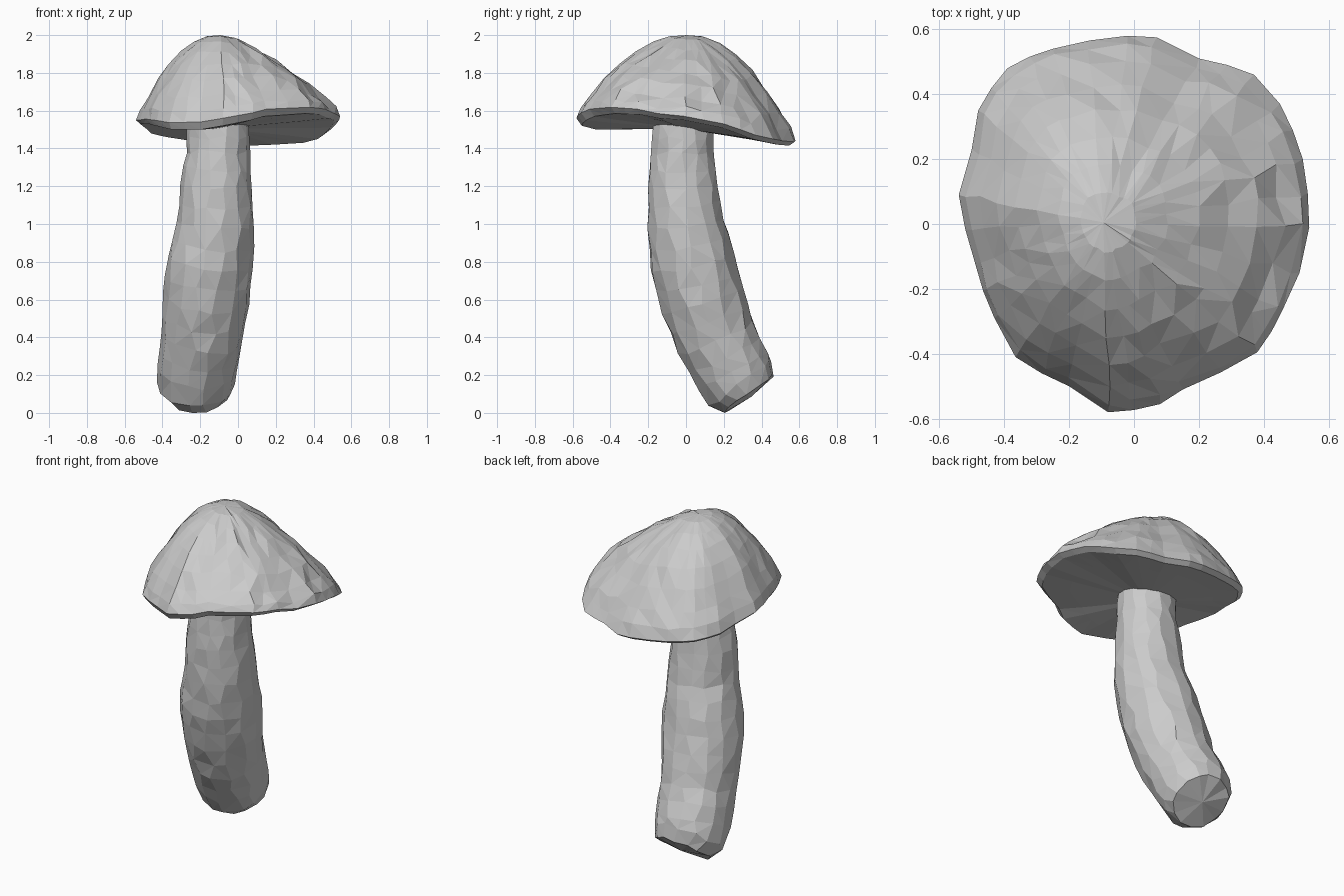
import bpy, bmesh, random
from mathutils import Vector
from math import sin, cos, pi

if "Cube" in bpy.data.objects:
    bpy.data.objects.remove(bpy.data.objects["Cube"])

random.seed(4)


def skin(name, rings, start=None, end=None):
    """Loft closed rings into a faceted mesh, with optional pole points."""
    bm = bmesh.new()
    loops = [[bm.verts.new(p) for p in ring] for ring in rings]
    n = len(loops[0])
    for a, b in zip(loops, loops[1:]):
        for i in range(n):
            j = (i + 1) % n
            bm.faces.new((a[i], a[j], b[j], b[i]))
    for pole, loop in ((start, loops[0]), (end, loops[-1])):
        if pole is None:
            bm.faces.new(loop)
        else:
            v = bm.verts.new(pole)
            for i in range(n):
                bm.faces.new((v, loop[i], loop[(i + 1) % n]))
    # irregular triangles give the rough, scanned look
    bmesh.ops.triangulate(bm, faces=bm.faces[:], quad_method='SHORT_EDGE')
    bmesh.ops.recalc_face_normals(bm, faces=bm.faces[:])
    mesh = bpy.data.meshes.new(name)
    bm.to_mesh(mesh)
    bm.free()
    obj = bpy.data.objects.new(name, mesh)
    bpy.context.collection.objects.link(obj)
    return obj


def noise(a):
    return random.uniform(-a, a)


# Stem: ring centre and radius from the top down to the slanted foot
path = [(-.105, -.015, 1.53, .164), (-.105, -.018, 1.38, .168),
        (-.115, -.015, 1.2, .188), (-.12, 0, 1.0, .204),
        (-.145, .037, .8, .228), (-.17, .087, .6, .228),
        (-.193, .156, .4, .216), (-.218, .243, .23, .211),
        (-.222, .287, .155, .204), (-.21, .332, .10, .165)]
dense = []
for a, b in zip(path, path[1:]):
    a, b = Vector(a), Vector(b)
    dense.append(a)
    if a.z - b.z > .12:
        dense.append(a.lerp(b, .5))
dense.append(Vector(path[-1]))

SIDES = 14
rings = []
for k, c in enumerate(dense):
    lo, hi = dense[max(k - 1, 0)], dense[min(k + 1, len(dense) - 1)]
    tangent = (lo.xyz - hi.xyz).normalized()
    if k >= len(dense) - 2:
        tangent = Vector((0, -.6, .8))
    side = (Vector((1, 0, 0)) - tangent * tangent.x).normalized()
    depth = tangent.cross(side)
    ring = []
    for i in range(SIDES):
        t = 2 * pi * (i + noise(.2)) / SIDES
        r = c.w * (1 + noise(.02))
        ring.append(c.xyz + side * r * cos(t) + depth * r * sin(t)
                    + tangent * noise(.012))
    rings.append(ring)
foot_low = min(p.z for p in rings[-1])
for p in rings[-1]:
    p.z -= foot_low * (1 - min(1, p.z / .1))     # lowest edge touches z = 0
skin("stem", rings, end=Vector((-.21, .345, .085)))

# Cap: wavy rim outline (x, y, lower edge height), counter-clockwise
rim = [(.54, -.01, 1.55), (.52, .2, 1.51), (.45, .37, 1.45), (.37, .46, 1.43),
       (.2, .51, 1.42), (.07, .575, 1.415), (-.02, .58, 1.42),
       (-.25, .54, 1.44), (-.39, .48, 1.46), (-.48, .35, 1.48),
       (-.5, .23, 1.5), (-.54, .09, 1.53), (-.49, -.12, 1.53),
       (-.43, -.29, 1.515), (-.365, -.41, 1.5), (-.2, -.5, 1.5),
       (-.08, -.58, 1.52), (.08, -.555, 1.55), (.15, -.51, 1.57),
       (.38, -.395, 1.585), (.46, -.26, 1.58), (.51, -.15, 1.56)]
edge = []
for a, b in zip(rim, rim[1:] + rim[:1]):
    a, b = Vector(a), Vector(b)
    edge.append(a)
    if (b - a).length > .15:
        m = a.lerp(b, .5)
        edge.append(Vector((m.x * 1.01, m.y * 1.01, m.z)))

apex = Vector((-.095, .005, 2.0))
core = Vector((-.105, -.015, 1.505))
dome = [(.16, .015), (.31, .08), (.46, .19), (.61, .345), (.74, .52),
        (.865, .715), (.955, .87), (1, 1)]
rings = []
for f, h in dome:
    ring = []
    for e in edge:
        out = (e - apex).xy.normalized()
        lean = max(0, out.x)                      # right side is more conical
        lip = .02 + .02 * max(0, -out.y)          # front lip is thicker
        drop = h + (f - h) * .45 * lean * min(1, f / .3)
        p = apex.lerp(Vector((e.x, e.y, e.z + lip)), f)
        p.z = apex.z - (apex.z - e.z - lip) * drop
        if f < 1:
            amp = (.008 + .007 * lean) * min(1, f * 1.3)
            p += Vector((noise(amp), noise(amp), noise(amp)))
            p.z = min(p.z, 2.0)
        ring.append(p)
    rings.append(ring)

# Turned-under lip and flat underside
for f in (.95, .7, .4):
    ring = []
    for e in edge:
        p = core.lerp(e, f)
        if f > .9:
            p.z = e.z
        ring.append(p)
    rings.append(ring)
skin("cap", rings, start=apex, end=core)
